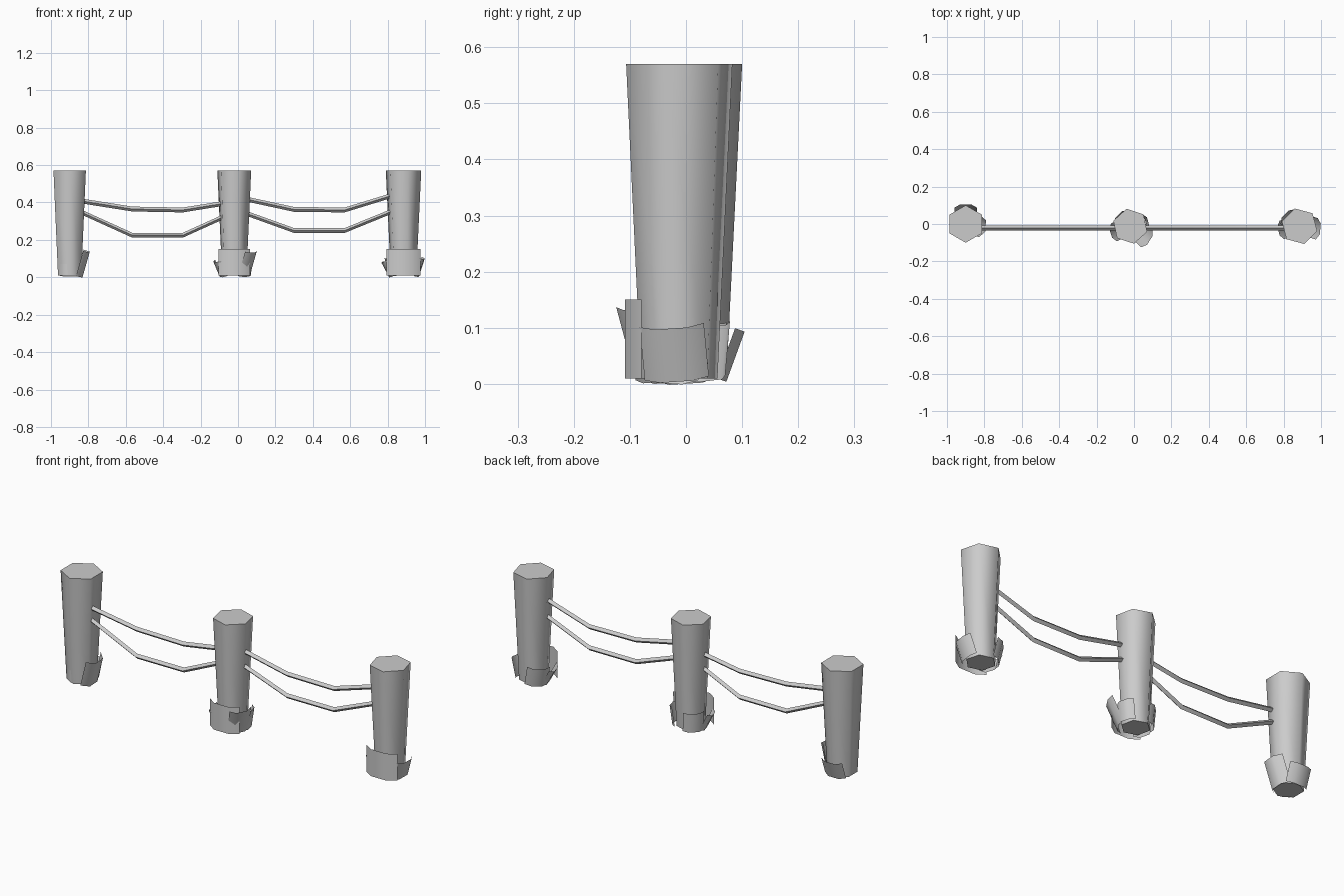
import bpy, bmesh
from math import radians, cos, sin, pi
from mathutils import Matrix, Vector

cube = bpy.data.objects.get("Cube")
if cube:
    bpy.data.objects.remove(cube)

grey = bpy.data.materials.new("plain_grey")
grey.use_nodes = True
colour = (0.6, 0.6, 0.6, 1)
grey.diffuse_color = colour
grey.node_tree.nodes["Principled BSDF"].inputs["Base Color"].default_value = colour


def add_object(name, bm, angle):
    mesh = bpy.data.meshes.new(name)
    bm.to_mesh(mesh)
    bm.free()
    mesh.materials.append(grey)
    obj = bpy.data.objects.new(name, mesh)
    bpy.context.collection.objects.link(obj)
    bpy.ops.object.select_all(action='DESELECT')
    obj.select_set(True)
    bpy.context.view_layer.objects.active = obj
    bpy.ops.object.shade_smooth_by_angle(angle=radians(angle))
    return obj


# Tapered six-sided post
def post(name, x, y, turn, radius):
    bm = bmesh.new()
    bmesh.ops.create_cone(bm, cap_ends=True, segments=6, radius1=radius * 0.72,
                          radius2=radius, depth=0.56)
    spin = Matrix.Rotation(radians(turn), 4, 'Z')
    bm.transform(Matrix.Translation((x, y, 0.29)) @ spin)
    add_object(name, bm, 75)


# Bent sheet leaning outwards at the foot of a post
def plate(name, x, y, angle, dist, width, height, lean=0, roll=0, bow=0.02):
    bm = bmesh.new()
    section = [(-0.5, 0), (-0.25, bow), (0.25, bow), (0.5, 0)]
    rows = [[bm.verts.new((out, side * width, z)) for side, out in section]
            for z in (0, height)]
    for i in range(3):
        bm.faces.new((rows[0][i], rows[0][i + 1], rows[1][i + 1], rows[1][i]))
    bm.transform(Matrix.Translation((x, y, 0.01))
                 @ Matrix.Rotation(radians(angle), 4, 'Z')
                 @ Matrix.Translation((dist, 0, 0))
                 @ Matrix.Rotation(radians(lean), 4, 'Y')
                 @ Matrix.Rotation(radians(roll), 4, 'X'))
    add_object(name, bm, 75)


# Sagging rail with a diamond section
def rail(name, points, y=-0.022, radius=0.013):
    bm = bmesh.new()
    rings = []
    for x, z in points:
        rings.append([bm.verts.new((x, y + radius * cos(k * pi / 2),
                                    z + radius * sin(k * pi / 2))) for k in range(4)])
    for a, b in zip(rings, rings[1:]):
        for k in range(4):
            n = (k + 1) % 4
            bm.faces.new((a[k], a[n], b[n], b[k]))
    bm.faces.new(rings[0])
    bm.faces.new(rings[-1])
    bmesh.ops.recalc_face_normals(bm, faces=bm.faces)
    add_object(name, bm, 30)


right_post = (-0.90, 0.0)
middle_post = (-0.02, -0.012)
left_post = (0.885, -0.012)
post("right_post", *right_post, 0, 0.1)
post("middle_post", *middle_post, 12, 0.095)
post("left_post", *left_post, 15, 0.098)

# Plates around the right post
plate("right_post_front_plate", *right_post, -120, 0.05, 0.08, 0.11, 0, 0, 0.015)
plate("right_post_inner_plate", *right_post, 0, 0.035, 0.12, 0.14, 16, 4, 0.035)
plate("right_post_back_plate", *right_post, 90, 0.055, 0.12, 0.095, 20, 0, 0.018)

# Plates around the middle post
plate("middle_post_front_plate", *middle_post, -90, 0.067, 0.17, 0.14, 0, 0, 0.03)
plate("middle_post_front_left_plate", *middle_post, -32, 0.06, 0.11, 0.14, 21, 4)
plate("middle_post_left_plate", *middle_post, 15, 0.065, 0.09, 0.1, 8)
plate("middle_post_right_plate", *middle_post, 197, 0.055, 0.1, 0.09, 25, -4)
plate("middle_post_back_plate", *middle_post, 135, 0.06, 0.1, 0.1, 5)

# Plates around the left post
plate("left_post_front_plate", *left_post, -90, 0.067, 0.18, 0.14, 0, 0, 0.03)
plate("left_post_outer_plate", *left_post, -4, 0.062, 0.115, 0.1, 18, 4)
plate("left_post_inner_plate", *left_post, 195, 0.055, 0.1, 0.09, 28, 4)
plate("left_post_back_plate", *left_post, 135, 0.06, 0.11, 0.1, 12, -5)

# Two rails in each gap
rail("right_upper_rail", [(-0.83, 0.407), (-0.565, 0.365), (-0.295, 0.36), (-0.09, 0.393)])
rail("right_lower_rail", [(-0.83, 0.345), (-0.565, 0.225), (-0.295, 0.225), (-0.09, 0.318)])
rail("left_upper_rail", [(0.05, 0.417), (0.3, 0.363), (0.57, 0.36), (0.82, 0.437)])
rail("left_lower_rail", [(0.05, 0.34), (0.3, 0.25), (0.57, 0.25), (0.82, 0.352)])
